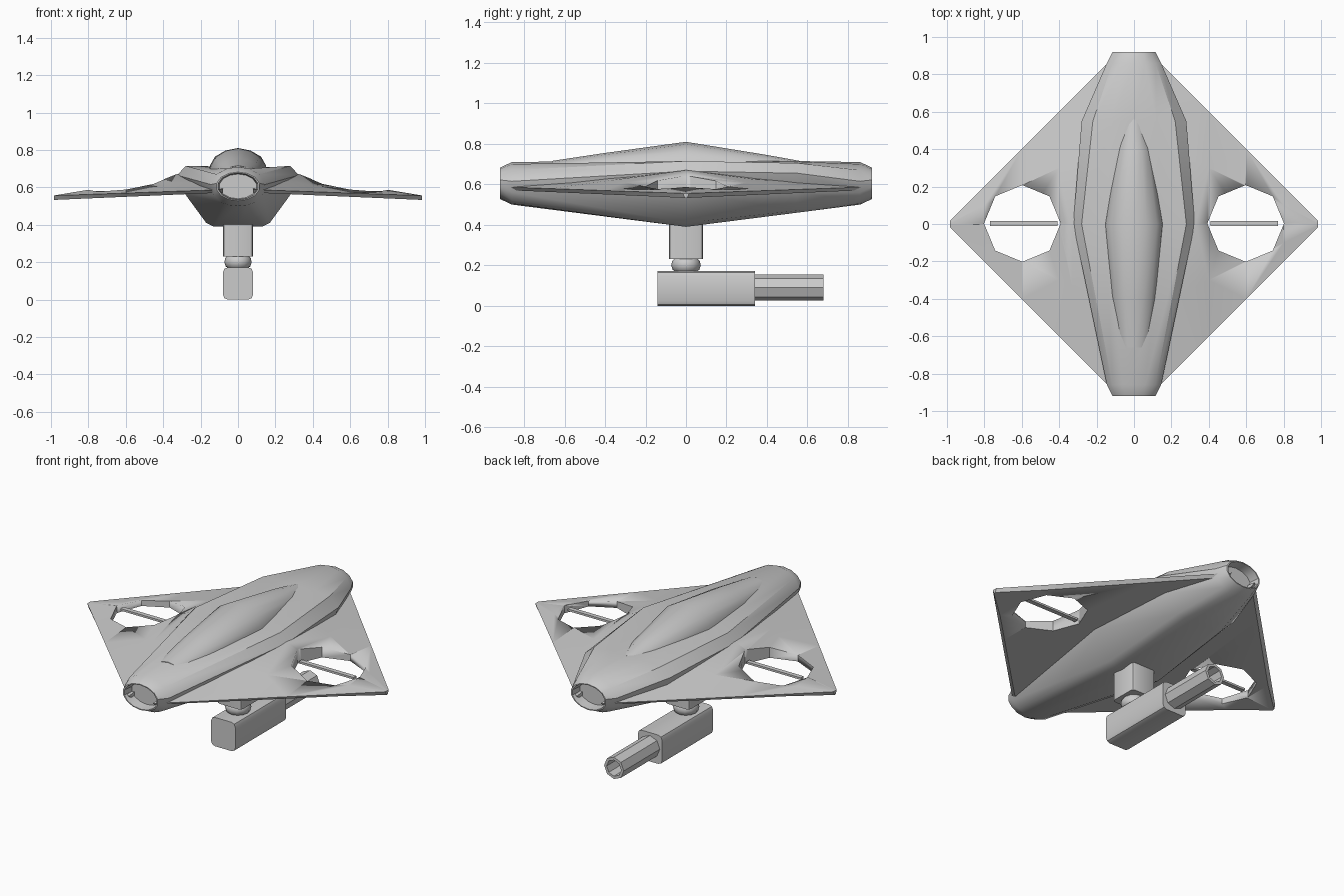
import bpy, bmesh, math
from mathutils import Matrix

if "Cube" in bpy.data.objects:
    bpy.data.objects.remove(bpy.data.objects["Cube"])


def finish(bm, name, angle=32):
    bmesh.ops.recalc_face_normals(bm, faces=bm.faces)
    me = bpy.data.meshes.new(name)
    bm.to_mesh(me)
    bm.free()
    ob = bpy.data.objects.new(name, me)
    bpy.context.collection.objects.link(ob)
    bpy.ops.object.select_all(action='DESELECT')
    ob.select_set(True)
    bpy.context.view_layer.objects.active = ob
    bpy.ops.object.shade_smooth_by_angle(angle=math.radians(angle))
    return ob


def loft(name, rings, angle=32):
    """Skin closed rings of equal count and cap both ends."""
    bm = bmesh.new()
    loops = [[bm.verts.new(p) for p in r] for r in rings]
    n = len(loops[0])
    for a, b in zip(loops, loops[1:]):
        for i in range(n):
            j = (i + 1) % n
            bm.faces.new((a[i], a[j], b[j], b[i]))
    bm.faces.new(loops[0])
    bm.faces.new(loops[-1][::-1])
    return finish(bm, name, angle)


def section(y, half):
    """Full mirrored ring at y from (x, z) points going top to bottom."""
    pts = half + [(-x, z) for x, z in half[-2:0:-1]]
    return [(x, y, z) for x, z in pts]


def box(name, size, loc, bevel=0, axis=None):
    bm = bmesh.new()
    bmesh.ops.create_cube(bm, size=1)
    bmesh.ops.scale(bm, vec=size, verts=bm.verts)
    bmesh.ops.translate(bm, vec=loc, verts=bm.verts)
    if bevel:
        edges = [e for e in bm.edges
                 if abs((e.verts[0].co - e.verts[1].co)[axis]) > 1e-4]
        bmesh.ops.bevel(bm, geom=edges, offset=bevel, segments=2,
                        profile=0.5, affect='EDGES')
    return finish(bm, name)


# Fuselage, with a shallow recess in each end
mid = [(0, .72), (.15, .70), (.28, .715), (.325, .665),
       (.28, .56), (.17, .41), (.13, .39), (0, .39)]
rear = [(0, .715), (.12, .712), (.22, .705), (.28, .655),
        (.24, .56), (.15, .47), (.10, .46), (0, .46)]
collar = [(0, .71), (.06, .70), (.115, .67), (.145, .615),
          (.13, .56), (.09, .52), (.05, .505), (0, .50)]


def ellipse(s):
    return [(.117 * s * math.sin(math.pi * i / 7),
             .605 + .077 * s * math.cos(math.pi * i / 7)) for i in range(8)]


loft("fuselage", [section(-.86, ellipse(.86)), section(-.92, ellipse(.93)),
                  section(-.92, ellipse(1)), section(-.86, collar),
                  section(0, mid), section(.55, rear), section(.86, collar),
                  section(.92, ellipse(1)), section(.92, ellipse(.93)),
                  section(.86, ellipse(.86))])

# Canopy spine on top
shape = [(0, 1), (.42, .9), (.78, .65), (.95, .3), (1, 0), (0, -.1)]


def spine(y, w, base, top):
    return section(y, [(x * w, base + z * (top - base)) for x, z in shape])


loft("canopy", [spine(-.66, .085, .65, .716), spine(-.4, .12, .67, .755),
                spine(0, .157, .68, .81), spine(.4, .095, .66, .745),
                spine(.56, .055, .65, .716)], 35)

# Wings with octagonal fan openings and blades
ridge = [(.08, .68), (.33, .67), (.4, .642), (.6, .607), (.8, .587), (.985, .556)]
for side, label in ((1, "right"), (-1, "left")):
    rings = []
    for x, zc in ridge:
        t = (x - .08) / .92
        half = 1 - x
        ze = .588 - .033 * t
        zb = .572 - .04 * t
        inset = min(.025, half * .6)
        rings.append([(side * x, half, ze), (side * x, half / 2, (ze + zc) / 2),
                      (side * x, 0, zc), (side * x, -half / 2, (ze + zc) / 2),
                      (side * x, -half, ze), (side * x, -half + inset, zb),
                      (side * x, 0, zb), (side * x, half - inset, zb)])
    wing = loft(label + "_wing", rings, 25)
    bm = bmesh.new()
    bmesh.ops.create_cone(bm, cap_ends=True, segments=8, radius1=.205,
                          radius2=.205, depth=.4,
                          matrix=Matrix.Translation((side * .597, .003, .6)))
    cutter = finish(bm, label + "_fan_cutter")
    mod = wing.modifiers.new("fan_opening", 'BOOLEAN')
    mod.operation = 'DIFFERENCE'
    mod.solver = 'EXACT'
    mod.object = cutter
    bpy.context.view_layer.objects.active = wing
    bpy.ops.object.modifier_apply(modifier=mod.name)
    bpy.data.objects.remove(cutter)
    box(label + "_fan_blade", (.36, .027, .012), (side * .59, .003, .575))

# Turret mount and ball joint
box("turret_post", (.16, .17, .20), (0, 0, .33), .018, 2)
profile = [(.05, .165), (.066, .178), (.073, .2), (.068, .222), (.05, .24)]
loft("turret_joint", [[(r * math.cos(a * math.pi / 6), r * math.sin(a * math.pi / 6), z)
                       for a in range(12)] for r, z in profile], 40)

# Gun housing and hollow barrel
box("gun_housing", (.16, .48, .172), (0, .10, .086), .025, 1)


def barrel_ring(y, r):
    return [(r * math.sin(i * math.pi / 4), y, .09 + r * math.cos(i * math.pi / 4))
            for i in range(8)]


loft("gun_barrel", [barrel_ring(.33, .065), barrel_ring(.68, .065),
                    barrel_ring(.68, .048), barrel_ring(.56, .048)])
